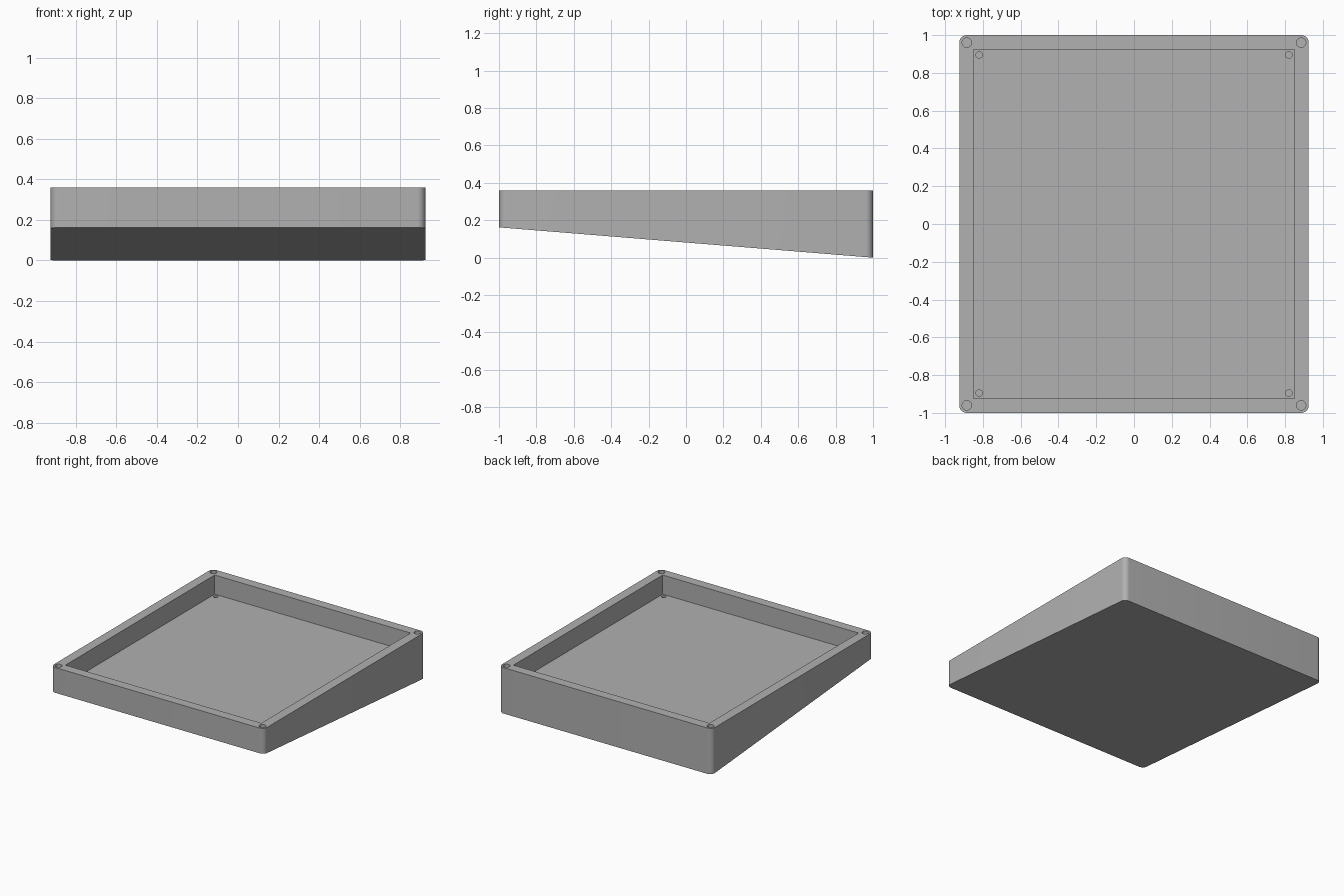
import bpy, bmesh
from math import sin, cos, pi, radians
from mathutils import Matrix

if "Cube" in bpy.data.objects:
    bpy.data.objects.remove(bpy.data.objects["Cube"])

HALF_X, HALF_Y, TOP, FRONT_LIFT = 0.925, 1.0, 0.36, 0.162
CORNER, WALL, FLOOR = 0.04, 0.075, 0.21

grey = bpy.data.materials.new("grey plastic")
grey.use_nodes = True
grey.diffuse_color = (0.44, 0.44, 0.44, 1)
grey.node_tree.nodes["Principled BSDF"].inputs["Base Color"].default_value = grey.diffuse_color


def make_object(name, bm):
    bmesh.ops.recalc_face_normals(bm, faces=bm.faces)
    mesh = bpy.data.meshes.new(name)
    bm.to_mesh(mesh)
    bm.free()
    mesh.materials.append(grey)
    obj = bpy.data.objects.new(name, mesh)
    bpy.context.collection.objects.link(obj)
    return obj


def add_hole(bm, x, y, radius, low, high):
    bmesh.ops.create_cone(bm, cap_ends=True, segments=32, radius1=radius, radius2=radius,
                          depth=high - low, matrix=Matrix.Translation((x, y, (low + high) / 2)))


def cut(target, cutter):
    mod = target.modifiers.new("cut", "BOOLEAN")
    mod.operation = "DIFFERENCE"
    mod.solver = "EXACT"
    mod.object = cutter
    bpy.context.view_layer.objects.active = target
    bpy.ops.object.modifier_apply(modifier=mod.name)
    bpy.data.objects.remove(cutter)


# Rounded wedge body: level rim, underside sloping down to the back
corners = [(1, 1), (-1, 1), (-1, -1), (1, -1)]
steps = 10
bm = bmesh.new()
rim = []
for quarter, (sx, sy) in enumerate(corners):
    for i in range(steps + 1):
        a = (quarter + i / steps) * pi / 2
        rim.append(bm.verts.new((sx * (HALF_X - CORNER) + CORNER * cos(a),
                                 sy * (HALF_Y - CORNER) + CORNER * sin(a), TOP)))
base = [bm.verts.new((v.co.x, v.co.y, FRONT_LIFT * (HALF_Y - v.co.y) / 2)) for v in rim]
bm.faces.new(rim)
bm.faces.new(base[::-1])
for i in range(len(rim)):
    j = (i + 1) % len(rim)
    bm.faces.new((rim[i], base[i], base[j], rim[j]))
tray = make_object("wedge_tray", bm)

# Rectangular recess and rim screw holes
bm = bmesh.new()
depth = 0.3
bmesh.ops.create_cube(bm, size=1, matrix=Matrix.Translation((0, 0, FLOOR + depth / 2))
                      @ Matrix.Diagonal((2 * (HALF_X - WALL), 2 * (HALF_Y - WALL), depth, 1)))
for sx, sy in corners:
    add_hole(bm, sx * (HALF_X - CORNER), sy * (HALF_Y - CORNER), 0.025, 0.24, 0.45)
cut(tray, make_object("recess_cutter", bm))

# Small mounting holes in the floor corners
bm = bmesh.new()
for sx, sy in corners:
    add_hole(bm, sx * (HALF_X - 0.105), sy * (HALF_Y - 0.105), 0.017, FLOOR - 0.03, FLOOR + 0.05)
cut(tray, make_object("mounting_cutter", bm))

# Smooth the rounded corners, keep the edges crisp
bpy.ops.object.select_all(action="DESELECT")
tray.select_set(True)
bpy.context.view_layer.objects.active = tray
bpy.ops.object.shade_smooth_by_angle(angle=radians(30))
